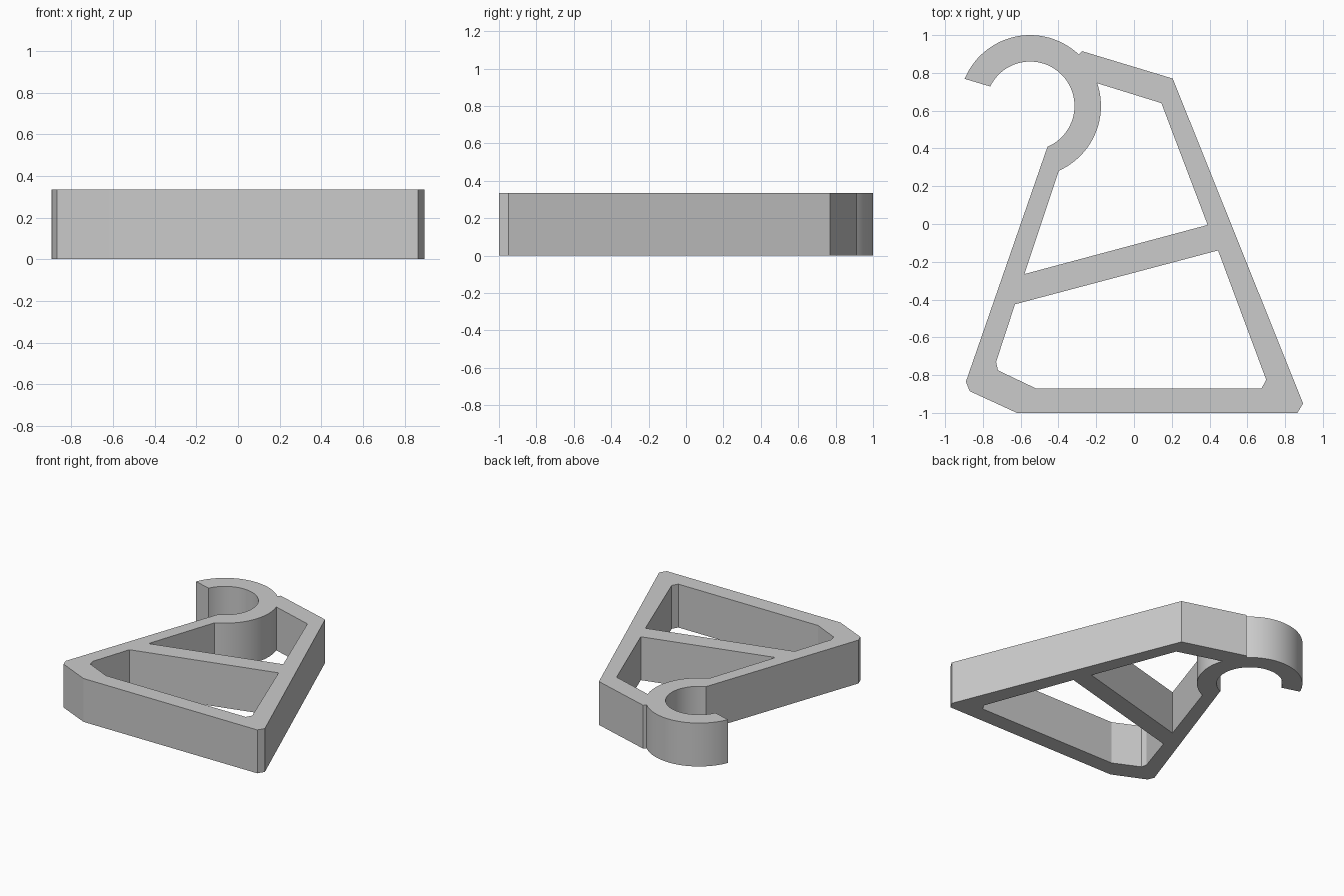
import bpy
import bmesh
from math import cos, sin, radians
from mathutils import Vector

if "Cube" in bpy.data.objects:
    bpy.data.objects.remove(bpy.data.objects["Cube"])

HEIGHT = 0.335
HOOK_CENTRE = (-0.55, 0.625)
HOOK_OUTER, HOOK_INNER = 0.375, 0.235


def arc(radius, start, end, steps):
    """Points along the hook ring between two angles in degrees."""
    cx, cy = HOOK_CENTRE
    angles = [radians(start + (end - start) * i / steps) for i in range(steps + 1)]
    return [(cx + radius * cos(a), cy + radius * sin(a)) for a in angles]


# Outer edge: hook back, sloped top, long side, chamfered base, hook bore
outline = arc(HOOK_OUTER, 157.5, 46.5, 28) + [
    (-0.275, 0.915), (0.205, 0.77), (0.895, -0.95), (0.865, -1.0),
    (-0.62, -1.0), (-0.87, -0.885), (-0.89, -0.835),
] + arc(HOOK_INNER, -67, 154, 48)

# Opening between the hook and the cross brace
upper_opening = arc(HOOK_OUTER, -66, 18.7, 22) + [
    (0.145, 0.64), (0.39, -0.005), (-0.58, -0.265),
]

# Opening between the cross brace and the base
lower_opening = [
    (0.445, -0.14), (0.70, -0.825), (0.675, -0.87), (-0.52, -0.87),
    (-0.72, -0.775), (-0.73, -0.73), (-0.63, -0.425),
]

# Fill the profile around its openings and extrude it upward
bm = bmesh.new()
edges = []
for loop in (outline, upper_opening, lower_opening):
    verts = [bm.verts.new((x, y, 0)) for x, y in loop]
    edges += [bm.edges.new((v, verts[i - 1])) for i, v in enumerate(verts)]
bmesh.ops.triangle_fill(bm, edges=edges, use_beauty=True, normal=Vector((0, 0, 1)))
result = bmesh.ops.extrude_face_region(bm, geom=bm.faces[:], use_keep_orig=True)
raised = [g for g in result["geom"] if isinstance(g, bmesh.types.BMVert)]
bmesh.ops.translate(bm, verts=raised, vec=(0, 0, HEIGHT))
bmesh.ops.recalc_face_normals(bm, faces=bm.faces[:])

mesh = bpy.data.meshes.new("hook_bracket")
bm.to_mesh(mesh)
bm.free()
bracket = bpy.data.objects.new("hook_bracket", mesh)
bpy.context.collection.objects.link(bracket)

# Plain grey material
grey = bpy.data.materials.new("plain grey")
grey.use_nodes = True
colour = (0.6, 0.6, 0.6, 1)
grey.diffuse_color = colour
grey.node_tree.nodes["Principled BSDF"].inputs["Base Color"].default_value = colour
mesh.materials.append(grey)

# Smooth the round hook while keeping the corners crisp
bpy.ops.object.select_all(action="DESELECT")
bracket.select_set(True)
bpy.context.view_layer.objects.active = bracket
bpy.ops.object.shade_smooth_by_angle(angle=radians(15))
